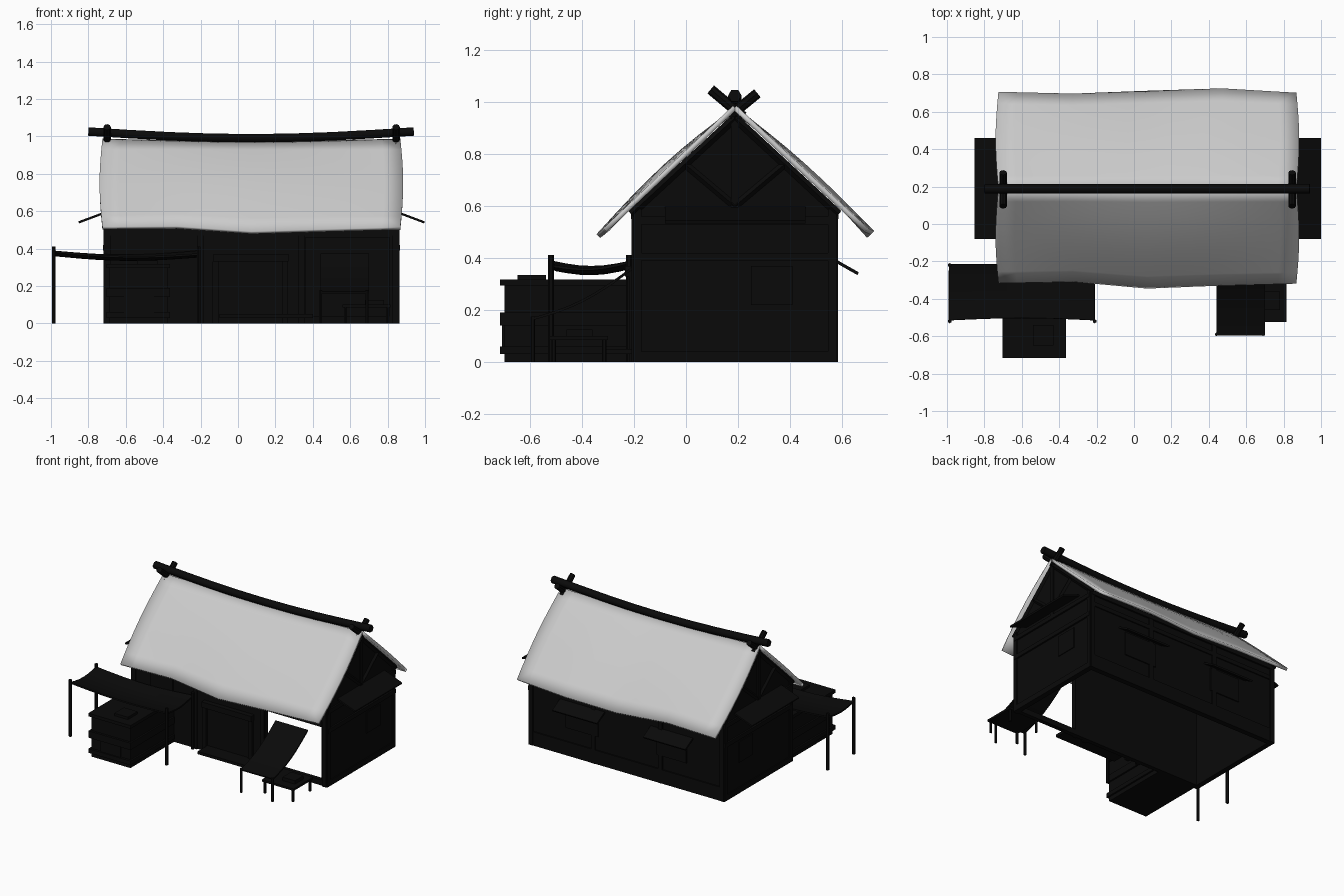
import bpy, bmesh, math
from mathutils import Vector

cube = bpy.data.objects.get("Cube")
if cube:
    bpy.data.objects.remove(cube)


def material(name, value):
    m = bpy.data.materials.new(name)
    m.use_nodes = True
    col = (value, value, value, 1)
    m.diffuse_color = col
    m.node_tree.nodes["Principled BSDF"].inputs["Base Color"].default_value = col
    return m


DARK = material("charcoal", 0.003)
PALE = material("pale_roofing", 0.6)


def finish(name, bm, mat=DARK):
    bmesh.ops.recalc_face_normals(bm, faces=bm.faces)
    me = bpy.data.meshes.new(name)
    bm.to_mesh(me)
    bm.free()
    ob = bpy.data.objects.new(name, me)
    bpy.context.collection.objects.link(ob)
    me.materials.append(mat)
    return ob


def box(name, x, y, z):
    """Box from its three (low, high) ranges."""
    bm = bmesh.new()
    bmesh.ops.create_cube(bm, size=1)
    for v in bm.verts:
        v.co = [r[0] + (c + 0.5) * (r[1] - r[0]) for r, c in zip((x, y, z), v.co)]
    return finish(name, bm)


def bar(name, a, b, r=0.01, sides=6):
    """Straight pole from a to b."""
    a, b = Vector(a), Vector(b)
    d = b - a
    bm = bmesh.new()
    bmesh.ops.create_cone(bm, cap_ends=True, segments=sides, radius1=r, radius2=r, depth=d.length)
    rot = d.to_track_quat('Z', 'Y').to_matrix()
    for v in bm.verts:
        v.co = rot @ v.co + (a + b) / 2
    return finish(name, bm)


def sheet(name, nu, nv, f, thick, mat=DARK):
    """Thin surface f(u, v) with thickness."""
    bm = bmesh.new()
    g = [[bm.verts.new(f(i / nu, j / nv)) for j in range(nv + 1)] for i in range(nu + 1)]
    for i in range(nu):
        for j in range(nv):
            bm.faces.new((g[i][j], g[i + 1][j], g[i + 1][j + 1], g[i][j + 1]))
    ob = finish(name, bm, mat)
    mod = ob.modifiers.new("thickness", 'SOLIDIFY')
    mod.thickness = thick
    mod.offset = 0
    return ob


def mix(a, b, t):
    return a + (b - a) * t


def sample(values, t):
    t *= len(values) - 1
    i = min(int(t), len(values) - 2)
    return mix(values[i], values[i + 1], t - i)


XL, XR, YF, YB, RIDGE = -0.71, 0.855, -0.2, 0.575, 0.188

# Walls: open shop front, closed back, no floor
box("front_wall", (XL, 0.36), (YF, YF + 0.03), (0, 0.59))
box("front_wall_end", (0.81, XR), (YF, YF + 0.03), (0, 0.59))
box("shop_lintel", (0.36, 0.81), (YF, YF + 0.03), (0.46, 0.59))
box("shop_threshold", (0.36, 0.81), (YF, YF + 0.03), (0, 0.04))
box("back_wall", (XL, XR), (YB - 0.03, YB), (0, 0.59))


def gable(name, x0, x1):
    bm = bmesh.new()
    prof = [(YF, 0), (YB, 0), (YB, 0.595), (RIDGE, 0.96), (YF, 0.595)]
    face = bm.faces.new([bm.verts.new((x0, y, z)) for y, z in prof])
    ext = bmesh.ops.extrude_face_region(bm, geom=[face])
    for v in ext["geom"]:
        if isinstance(v, bmesh.types.BMVert):
            v.co.x = x1
    return finish(name, bm)


# Gable ends with timbers, side shades and windows
for side, x, s in (("right", XL, -1), ("left", XR, 1)):
    gable(side + "_gable_wall", x, x - s * 0.03)

    def out(d):
        return tuple(sorted((x - s * 0.01, x + s * d)))
    box(side + "_tie_beam", out(0.012), (YF, YB), (0.53, 0.56))
    box(side + "_sill_beam", out(0.012), (YF, YB), (0.39, 0.42))
    box(side + "_base_beam", out(0.008), (YF, YB), (0, 0.04))
    box(side + "_king_post", out(0.01), (RIDGE - 0.015, RIDGE + 0.015), (0.56, 0.94))
    for e in (-1, 1):
        bar(side + "_gable_brace", (x, RIDGE, 0.6), (x, RIDGE + e * 0.19, 0.76), 0.014, 4)
        bar(side + "_rafter", (x, RIDGE, 0.94), (x, RIDGE + e * 0.4, 0.57), 0.016, 4)
        box(side + "_rear_post" if e > 0 else side + "_front_post", out(0.008),
            (RIDGE + e * 0.375 - 0.016, RIDGE + e * 0.375 + 0.016), (0, 0.59))
    box(side + "_window", out(0.006), (0.25, 0.41), (0.22, 0.37))
    sheet(side + "_shade", 1, 1, lambda u, v: (x + s * u * 0.142, mix(-0.08, 0.46, v), 0.593 - 0.053 * u), 0.012)

# Front and back timbers
for name, y, s in (("front", YF, -1), ("back", YB, 1)):
    def yr(d):
        return tuple(sorted((y, y + s * d)))
    box(name + "_upper_beam", (XL, XR), yr(0.012), (0.55, 0.58))
    box(name + "_middle_beam", (XL, XR), yr(0.008), (0.47, 0.5))
    for x in (XL + 0.015, -0.2, 0.34, XR - 0.015):
        box(name + "_post", (x - 0.016, x + 0.016), yr(0.01), (0, 0.58))
box("back_base_beam", (XL, XR), (YB, YB + 0.008), (0, 0.1))

# Back windows with tilted shades
for a, b in ((-0.46, -0.12), (0.25, 0.61)):
    box("back_window", (a + 0.05, b - 0.05), (YB, YB + 0.008), (0.2, 0.37))
    sheet("back_window_shade", 1, 1, lambda u, v: (mix(a, b, u), YB + 0.088 * v, 0.39 - 0.05 * v), 0.012)

# Front door, frame and step
box("door", (-0.1, 0.24), (YF - 0.008, YF), (0.04, 0.33))
box("door_lintel", (-0.13, 0.27), (YF - 0.035, YF), (0.33, 0.37))
for x in (-0.12, 0.25):
    box("door_jamb", (x - 0.015, x + 0.015), (YF - 0.02, YF), (0, 0.33))
box("door_step", (-0.1, 0.4), (-0.32, YF), (0.03, 0.05))
box("front_window", (-0.56, -0.38), (YF - 0.008, YF), (0.34, 0.46))

# Sagging roof, one sheet per slope
EAVE_Z = (0.51, 0.513, 0.485, 0.497, 0.508)
for name, eave_y in (("front_roof", (-0.31, -0.302, -0.338, -0.322, -0.312)),
                     ("back_roof", (0.7, 0.69, 0.705, 0.718, 0.695))):
    def slope(u, v):
        wave = math.sin(math.pi * u)
        bulge = 0.03 * math.sin(math.pi * v) * wave
        flare = 0.015 * math.sin(math.pi * v)
        x = mix(-0.725 - flare, 0.868 + flare, u)
        return (x, mix(RIDGE, sample(eave_y, u), v), mix(0.98 - 0.012 * wave, sample(EAVE_Z, u), v) + bulge)
    roof = sheet(name, 16, 8, slope, 0.02, PALE)
    for p in roof.data.polygons:
        p.use_smooth = True
    bpy.context.view_layer.objects.active = roof
    roof.select_set(True)
    bpy.ops.object.shade_smooth_by_angle(angle=math.radians(40))
    roof.select_set(False)

# Bowed ridge pole
curve = bpy.data.curves.new("ridge_pole", 'CURVE')
curve.dimensions = '3D'
curve.bevel_depth = 0.026
curve.bevel_resolution = 1
curve.use_fill_caps = True
spline = curve.splines.new('POLY')
spline.points.add(8)
for i, p in enumerate(spline.points):
    t = i / 8
    p.co = (mix(-0.8, 0.94, t), RIDGE, 1.026 - 0.036 * math.sin(math.pi * t), 1)
pole = bpy.data.objects.new("ridge_pole", curve)
bpy.context.collection.objects.link(pole)
curve.materials.append(DARK)

# Crossed finial poles
for x in (-0.7, 0.845):
    bar("finial_pole", (x, 0.095, 1.05), (x, 0.22, 0.945), 0.02, 8)
    bar("finial_pole", (x, 0.275, 1.035), (x, 0.165, 0.945), 0.02, 8)

# Cloth awning on four posts
sheet("porch_awning", 10, 6, lambda u, v: (
    mix(-0.99, -0.21, u), mix(-0.515, -0.215, v) + 0.012 * math.sin(math.pi * u) * (1 - v),
    0.385 - 0.022 * math.sin(math.pi * u) - 0.02 * math.sin(math.pi * v) - 0.015 * (1 - v) * u), 0.01)
for x in (-0.985, -0.21):
    for y in (-0.52, -0.22):
        bar("awning_post", (x, y, 0), (x, y, 0.412), 0.011)

# Stone oven with ledges, mouth and flue
box("oven_body", (-0.69, -0.375), (-0.7, YF), (0, 0.3))
for z0, z1 in ((0.03, 0.06), (0.14, 0.19), (0.295, 0.318)):
    box("oven_ledge", (-0.702, -0.363), (-0.716, -0.21), (z0, z1))
box("oven_mouth", (-0.61, -0.45), (-0.708, -0.69), (0.06, 0.14))
box("oven_flue", (-0.54, -0.43), (-0.65, -0.54), (0.3, 0.336))

# Sloping shop cloth on short posts
sheet("shop_cloth", 4, 8, lambda u, v: (
    mix(0.44, 0.7, u), mix(-0.595, -0.195, v), mix(0.165, 0.37, v) - 0.03 * math.sin(math.pi * v)), 0.01)
for x in (0.44, 0.69):
    bar("cloth_post", (x, -0.59, 0), (x, -0.59, 0.175), 0.009)

# Low display table
box("table_top", (0.56, 0.815), (-0.525, -0.3), (0.085, 0.1))
for x in (0.575, 0.8):
    for y in (-0.51, -0.315):
        bar("table_leg", (x, y, 0), (x, y, 0.09), 0.009)
box("table_crate", (0.68, 0.78), (-0.46, -0.36), (0.1, 0.125))
